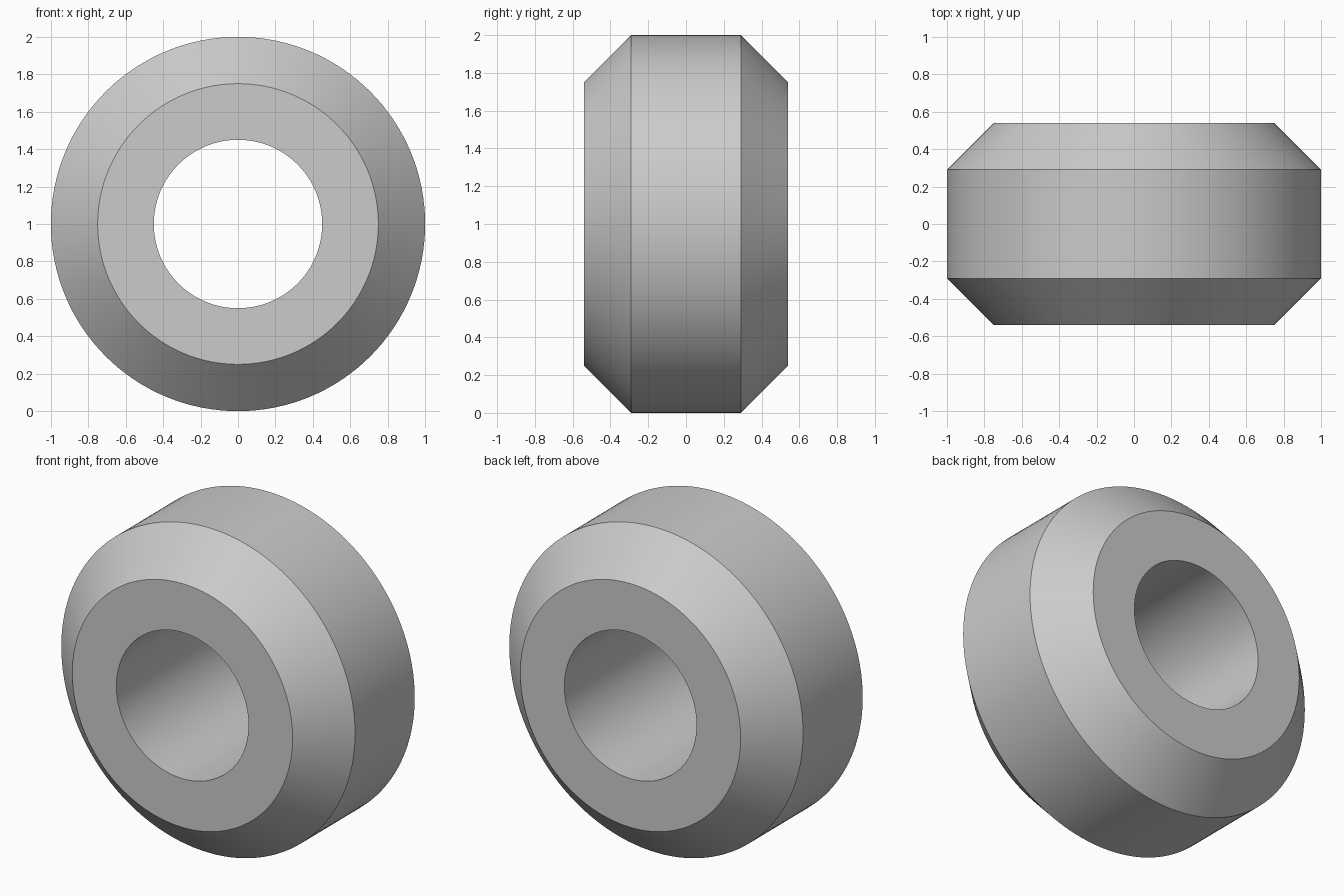
import bpy
import bmesh
from math import radians, tau
from mathutils import Matrix, Vector

default = bpy.data.objects.get("Cube")
if default:
    bpy.data.objects.remove(default, do_unlink=True)

SEGMENTS = 128
OUTER, FACE, BORE = 1.0, 0.75, 0.45     # radii
RIM, HALF = 0.29, 0.54                  # half widths of the rim and the whole ring

# Plain grey surface
grey = bpy.data.materials.new("grey")
grey.use_nodes = True
colour = (0.6, 0.6, 0.6, 1)
grey.diffuse_color = colour
grey.node_tree.nodes["Principled BSDF"].inputs["Base Color"].default_value = colour

# Cross-section (radius, y): bore, flat face, chamfer, rim, and back again
profile = [(BORE, -HALF), (FACE, -HALF), (OUTER, -RIM),
           (OUTER, RIM), (FACE, HALF), (BORE, HALF)]

# Revolve the closed cross-section around the y axis
bm = bmesh.new()
verts = [bm.verts.new((r, y, 0)) for r, y in profile]
edges = [bm.edges.new((verts[i - 1], verts[i])) for i in range(len(verts))]
bmesh.ops.spin(bm, geom=verts + edges, cent=(0, 0, 0), axis=(0, 1, 0),
               angle=tau, steps=SEGMENTS, use_merge=True)
bmesh.ops.remove_doubles(bm, verts=bm.verts, dist=0.0001)
bmesh.ops.recalc_face_normals(bm, faces=bm.faces)
bmesh.ops.transform(bm, matrix=Matrix.Translation(Vector((0, 0, OUTER))), verts=bm.verts)

mesh = bpy.data.meshes.new("chamfered_ring")
bm.to_mesh(mesh)
bm.free()
mesh.materials.append(grey)
ring = bpy.data.objects.new("chamfered_ring", mesh)
bpy.context.collection.objects.link(ring)

# Smooth round walls, sharp chamfer edges
bpy.ops.object.select_all(action="DESELECT")
ring.select_set(True)
bpy.context.view_layer.objects.active = ring
bpy.ops.object.shade_smooth_by_angle(angle=radians(30))
